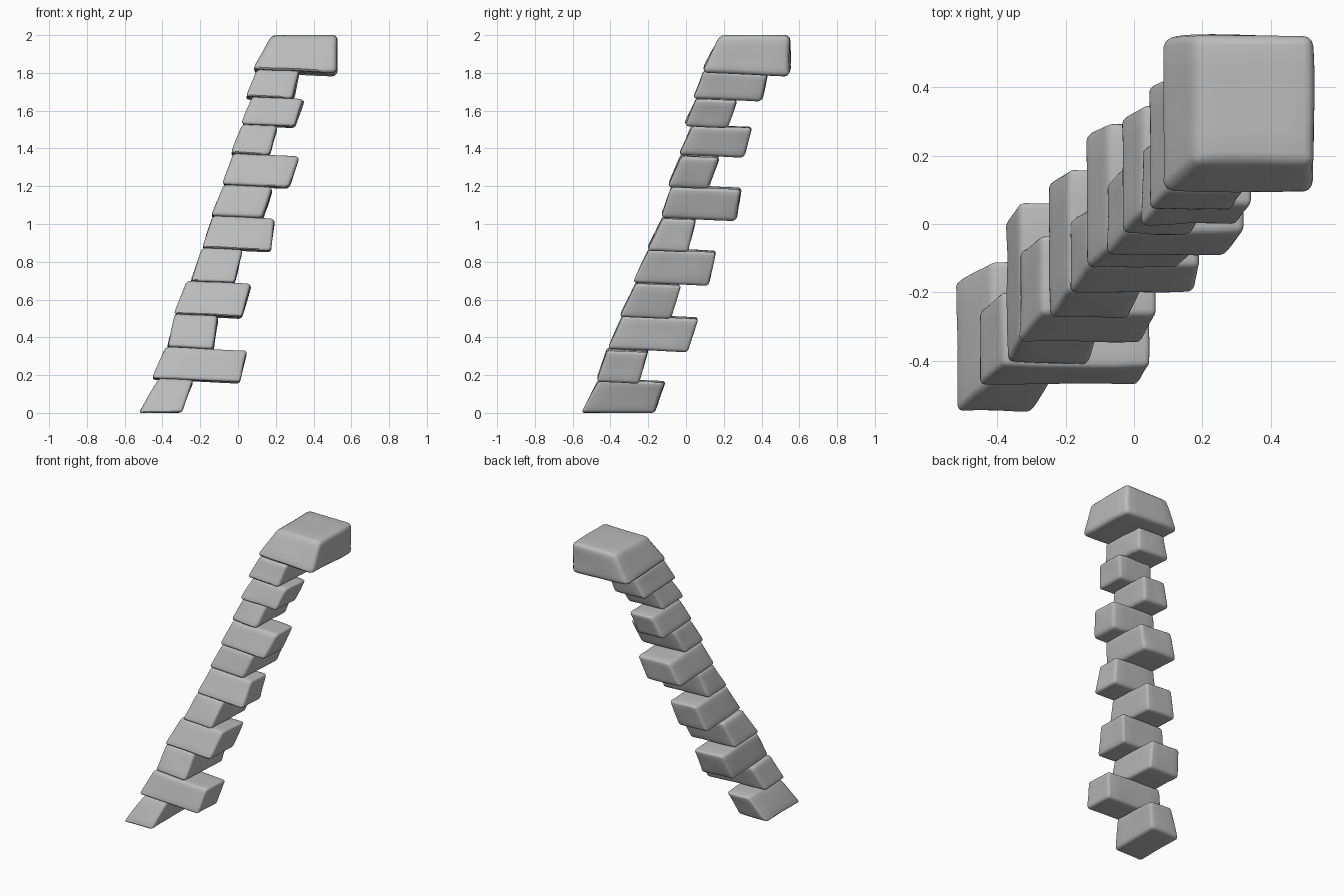
import bpy
import bmesh
import math
import random
from mathutils import Vector, noise

cube = bpy.data.objects.get("Cube")
if cube:
    bpy.data.objects.remove(cube, do_unlink=True)

random.seed(4)

stone_grey = bpy.data.materials.new("stone grey")
stone_grey.use_nodes = True
stone_grey.diffuse_color = (0.5, 0.5, 0.5, 1)
stone_grey.node_tree.nodes["Principled BSDF"].inputs["Base Color"].default_value = (0.5, 0.5, 0.5, 1)


def mix(a, b, t):
    return a + (b - a) * t


def make_stone(name, x_low, x_high, y_low, y_high, z_low, z_high, dip_low, dip_high, radius):
    """Leaning block: spans at its base and top, with beds that dip away from the outer corner."""
    bm = bmesh.new()
    bmesh.ops.create_cube(bm, size=1)
    bmesh.ops.subdivide_edges(bm, edges=bm.edges[:], cuts=3, use_grid_fill=True)
    for v in bm.verts:
        u, w, h = (c + 0.5 for c in v.co)
        x = mix(mix(*x_low, u), mix(*x_high, u), h)
        y = mix(mix(*y_low, w), mix(*y_high, w), h)
        low = z_low - dip_low * ((x - x_low[0]) + (y - y_low[0]))
        high = z_high - dip_high * ((x - x_high[0]) + (y - y_high[0]))
        v.co = (x, y, mix(low, high, h))
    # Worn, slightly uneven faces
    for v in bm.verts:
        wobble = noise.noise_vector(v.co * 7)
        v.co += Vector((wobble.x, wobble.y, wobble.z * 0.3)) * 0.008
    # Rounded arrises
    bm.normal_update()
    arrises = [e for e in bm.edges if e.calc_face_angle(0) > math.radians(35)]
    bmesh.ops.bevel(bm, geom=arrises, offset=radius, segments=3, profile=0.5,
                    affect='EDGES', clamp_overlap=True)
    bmesh.ops.recalc_face_normals(bm, faces=bm.faces[:])
    mesh = bpy.data.meshes.new(name)
    bm.to_mesh(mesh)
    bm.free()
    mesh.materials.append(stone_grey)
    stone = bpy.data.objects.new(name, mesh)
    bpy.context.collection.objects.link(stone)
    bpy.ops.object.select_all(action='DESELECT')
    stone.select_set(True)
    bpy.context.view_layer.objects.active = stone
    bpy.ops.object.shade_smooth_by_angle(angle=math.radians(40))
    return stone


# Bed heights at the outer corner, from the ground up
beds = [0, .185, .35, .525, .7, .875, 1.045, 1.21, 1.375, 1.53, 1.675, 1.82, 2]

# Each course: x span at base, x span at top, y span at base, y span at top
courses = [
    ((-.525, -.3), (-.42, -.235), (-.555, -.17), (-.46, -.11)),
    ((-.455, .01), (-.385, .05), (-.475, -.25), (-.415, -.2)),
    ((-.375, -.13), (-.335, -.105), (-.41, .005), (-.335, .065)),
    ((-.34, .02), (-.27, .07), (-.35, -.08), (-.265, -.03)),
    ((-.25, -.02), (-.19, .025), (-.28, .12), (-.195, .16)),
    ((-.19, .175), (-.135, .195), (-.205, .01), (-.125, .055)),
    ((-.145, .13), (-.075, .185), (-.135, .265), (-.075, .295)),
    ((-.085, .27), (-.025, .325), (-.095, .12), (-.025, .175)),
    ((-.04, .165), (.025, .21), (-.035, .31), (.035, .35)),
    ((.02, .3), (.075, .35), (-.005, .22), (.055, .27)),
    ((.04, .29), (.1, .325), (.035, .4), (.095, .435)),
    ((.075, .525), (.18, .525), (.085, .55), (.18, .55)),
]

last = len(courses) - 1
for i, (x_low, x_high, y_low, y_high) in enumerate(courses):
    # Only the foot and the crown are level; all other beds dip slightly
    dip_low = 0 if i == 0 else 0.045
    dip_high = 0 if i == last else 0.045
    name = "cap_stone" if i == last else "foot_stone" if i == 0 else f"quoin_stone_{i}"
    make_stone(name, x_low, x_high, y_low, y_high, beds[i], beds[i + 1],
               dip_low, dip_high, 0.028 if i == last else random.uniform(0.016, 0.022))
